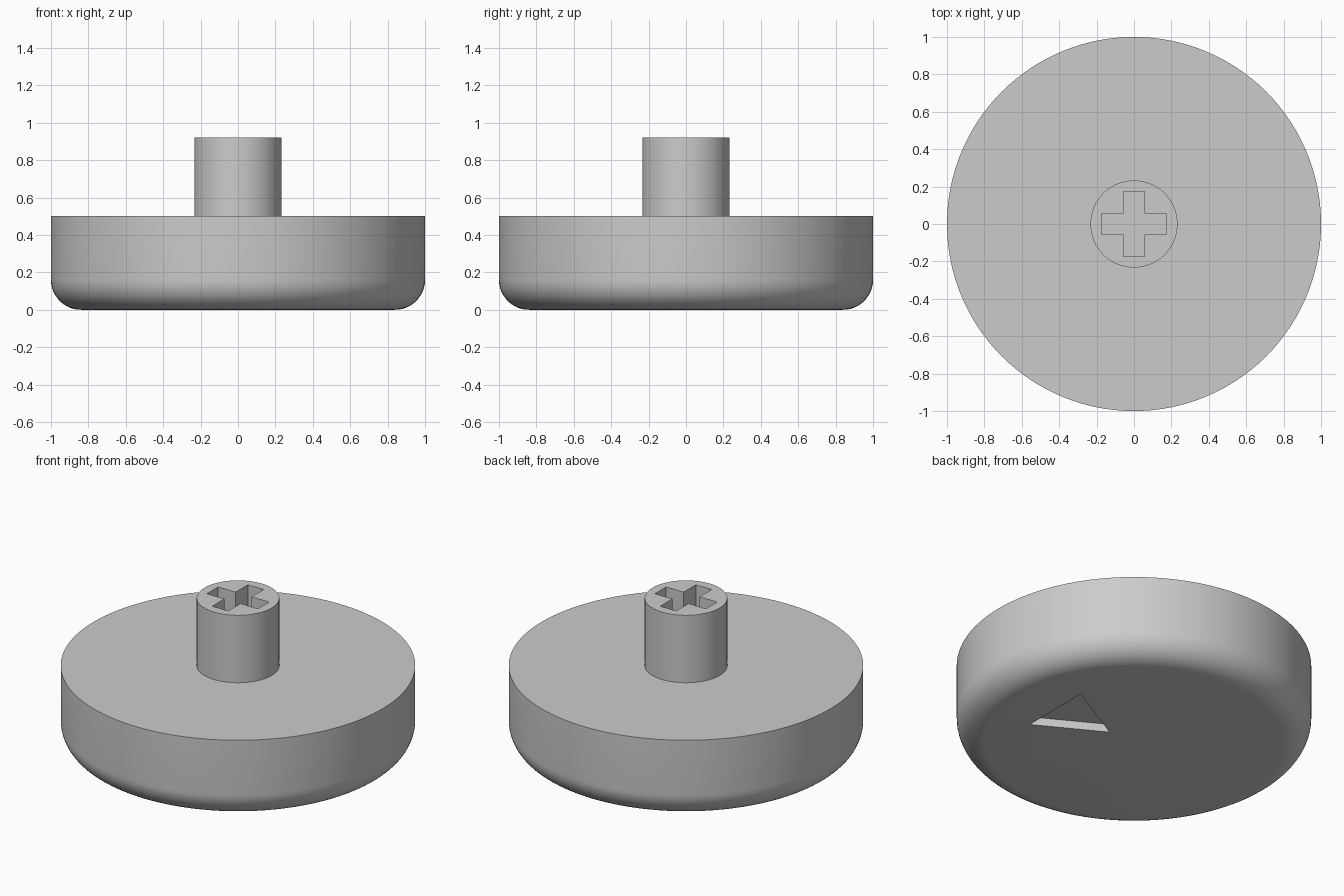
import bpy
import bmesh
import math

cube = bpy.data.objects.get("Cube")
if cube:
    bpy.data.objects.remove(cube, do_unlink=True)

SEGMENTS = 128
BODY_TOP = 0.5
STEM_TOP = 0.92
FILLET = 0.16

grey = bpy.data.materials.new("plain_grey")
grey.use_nodes = True
grey.diffuse_color = (0.6, 0.6, 0.6, 1)
grey.node_tree.nodes["Principled BSDF"].inputs["Base Color"].default_value = grey.diffuse_color


def add_object(name, bm):
    bmesh.ops.recalc_face_normals(bm, faces=bm.faces)
    mesh = bpy.data.meshes.new(name)
    bm.to_mesh(mesh)
    bm.free()
    mesh.materials.append(grey)
    obj = bpy.data.objects.new(name, mesh)
    bpy.context.collection.objects.link(obj)
    return obj


def lathe(name, profile):
    """Revolve a (radius, height) profile and cap both ends."""
    bm = bmesh.new()
    rings = []
    for r, z in profile:
        angles = [2 * math.pi * i / SEGMENTS for i in range(SEGMENTS)]
        rings.append([bm.verts.new((r * math.cos(a), r * math.sin(a), z)) for a in angles])
    for low, high in zip(rings, rings[1:]):
        for i in range(SEGMENTS):
            j = (i + 1) % SEGMENTS
            bm.faces.new((low[i], low[j], high[j], high[i]))
    bm.faces.new(rings[0])
    bm.faces.new(rings[-1])
    return add_object(name, bm)


def prism(name, outline, bottom, top):
    """Extrude a flat outline between two heights."""
    bm = bmesh.new()
    face = bm.faces.new([bm.verts.new((x, y, bottom)) for x, y in outline])
    grown = bmesh.ops.extrude_face_region(bm, geom=[face])["geom"]
    for v in grown:
        if isinstance(v, bmesh.types.BMVert):
            v.co.z = top
    return add_object(name, bm)


def carve(obj, cutter):
    """Subtract the cutter, apply the cut and discard the cutter."""
    cutter.hide_render = True
    mod = obj.modifiers.new("recess", "BOOLEAN")
    mod.operation = "DIFFERENCE"
    mod.solver = "EXACT"
    mod.object = cutter
    select(obj)
    bpy.ops.object.modifier_apply(modifier=mod.name)
    bpy.data.objects.remove(cutter, do_unlink=True)


def select(obj):
    bpy.ops.object.select_all(action="DESELECT")
    obj.select_set(True)
    bpy.context.view_layer.objects.active = obj


# Round cap with a filleted lower rim
steps = 12
profile = []
for i in range(steps + 1):
    a = math.pi / 2 * i / steps
    profile.append((1 - FILLET + FILLET * math.sin(a), FILLET - FILLET * math.cos(a)))
profile.append((1, BODY_TOP))
cap = lathe("round_cap", profile)

# Triangular recess in the underside
triangle = [(0.18, 0), (0.58, -0.223), (0.58, 0.223)]
carve(cap, prism("triangle_cutter", triangle, -0.1, 0.05))

# Stem with a cross-shaped socket
stem = lathe("stem", [(0.233, BODY_TOP - 0.02), (0.233, STEM_TOP)])
long, thin = 0.175, 0.055
quarter = [(long, -thin), (long, thin), (thin, thin)]
cross = []
for _ in range(4):
    cross += quarter
    quarter = [(-y, x) for x, y in quarter]
carve(stem, prism("socket_cutter", cross, BODY_TOP + 0.02, STEM_TOP + 0.1))

# Smooth round walls, keeping hard edges crisp
for part in (cap, stem):
    select(part)
    bpy.ops.object.shade_smooth_by_angle(angle=math.radians(30))
